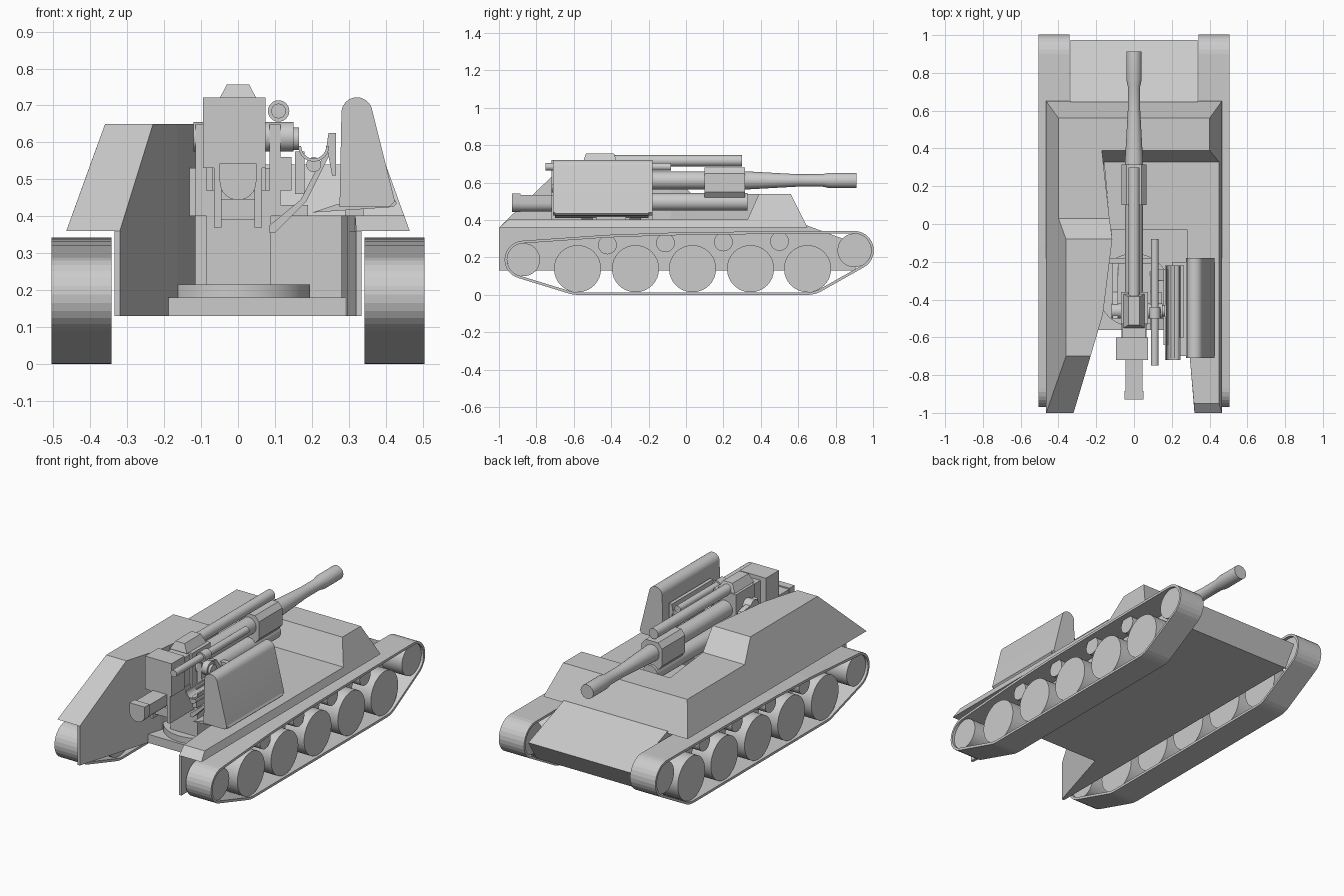
import bpy, bmesh
from math import sin, cos, pi
from mathutils import Vector
from mathutils.geometry import convex_hull_2d

if "Cube" in bpy.data.objects:
    bpy.data.objects.remove(bpy.data.objects["Cube"])


def finish(name, bm, smooth=False):
    bmesh.ops.recalc_face_normals(bm, faces=bm.faces)
    me = bpy.data.meshes.new(name)
    bm.to_mesh(me)
    bm.free()
    ob = bpy.data.objects.new(name, me)
    bpy.context.collection.objects.link(ob)
    if smooth:
        bpy.ops.object.select_all(action='DESELECT')
        ob.select_set(True)
        bpy.context.view_layer.objects.active = ob
        bpy.ops.object.shade_smooth_by_angle(angle=0.6)
    return ob


def solid(name, pts):
    """Convex plated block around a set of corners."""
    bm = bmesh.new()
    for p in pts:
        bm.verts.new(p)
    bmesh.ops.convex_hull(bm, input=bm.verts)
    bmesh.ops.dissolve_limit(bm, angle_limit=0.02, verts=bm.verts, edges=bm.edges)
    return finish(name, bm)


def box(name, x, y, z):
    return solid(name, [(a, b, c) for a in x for b in y for c in z])


def prism(name, pts, axis, lo, hi, smooth=False):
    """Extrude a 2D outline along an axis."""
    put = {'x': lambda a, b, t: (t, a, b), 'y': lambda a, b, t: (a, t, b),
           'z': lambda a, b, t: (a, b, t)}[axis]
    bm = bmesh.new()
    lo_v = [bm.verts.new(put(a, b, lo)) for a, b in pts]
    hi_v = [bm.verts.new(put(a, b, hi)) for a, b in pts]
    n = len(pts)
    bm.faces.new(lo_v)
    bm.faces.new(hi_v[::-1])
    for i in range(n):
        j = (i + 1) % n
        bm.faces.new((lo_v[i], lo_v[j], hi_v[j], hi_v[i]))
    return finish(name, bm, smooth)


def circle(a, b, r, n=32, start=0.0, sweep=2 * pi):
    steps = n if sweep > 6.28 else n - 1
    return [(a + r * cos(start + sweep * i / steps), b + r * sin(start + sweep * i / steps)) for i in range(n)]


def skin(name, rings, closed=False):
    """Quads between successive rings, capped or joined into a loop."""
    bm = bmesh.new()
    rings = [[bm.verts.new(p) for p in ring] for ring in rings]
    n = len(rings[0])
    for p, q in zip(rings, rings[1:] + rings[:1] if closed else rings[1:]):
        for i in range(n):
            j = (i + 1) % n
            bm.faces.new((p[i], p[j], q[j], q[i]))
    if not closed:
        bm.faces.new(rings[0])
        bm.faces.new(rings[-1])
    return finish(name, bm, not closed)


def turned(name, x, z, profile, n=24):
    """Turned part along y from (y, radius) pairs."""
    return skin(name, [[(a, y, b) for a, b in circle(x, z, r, n)] for y, r in profile])


# Running gear: wheels and a track band wrapped around them
road = [-0.58, -0.27, 0.035, 0.345, 0.65]
rollers = [(-0.42, 0.267), (-0.11, 0.278), (0.2, 0.283), (0.5, 0.286)]
pts = circle(0.9, 0.238, 0.104, 28) + circle(-0.868, 0.188, 0.102, 28)
for y in (road[0], road[-1]):
    pts += circle(y, 0.15, 0.15, 40, pi / 2)
for y, z in rollers:
    pts += circle(y, z, 0.054, 12)
outer = [Vector(pts[i]) for i in convex_hull_2d([Vector(p) for p in pts])]
middle = sum(outer, Vector((0, 0))) / len(outer)
inner = []
for i, p in enumerate(outer):
    a = (p - outer[i - 1]).normalized()
    b = (outer[(i + 1) % len(outer)] - p).normalized()
    normal = Vector((-(a + b).y, (a + b).x)).normalized()
    if normal.dot(middle - p) < 0:
        normal = -normal
    inner.append(p + normal * 0.014)

for side, s in (("left", -1), ("right", 1)):
    section = ((outer, 0.342), (outer, 0.505), (inner, 0.505), (inner, 0.342))
    skin(side + "_track", [[(s * x, p.x, p.y) for p in loop] for loop, x in section], closed=True)
    wheels = [("road_wheel", y, 0.14, 0.126, 0.49) for y in road]
    wheels += [("return_roller", y, z, 0.05, 0.47) for y, z in rollers]
    wheels += [("drive_sprocket", 0.9, 0.238, 0.09, 0.49), ("idler_wheel", -0.868, 0.188, 0.088, 0.49)]
    for name, y, z, r, x in wheels:
        prism(side + "_" + name, circle(y, z, r), 'x', s * 0.36, s * x, True)

# Lower hull with sloping nose, floor and rear side walls
prism("nose_hull", [(-0.03, 0.13), (-0.03, 0.37), (0.65, 0.37), (0.975, 0.25), (0.9, 0.13)], 'x', -0.335, 0.335)
box("pit_floor", (-0.2, 0.3), (-0.56, -0.03), (0.13, 0.18))
prism("left_lower_wall", [(-0.335, -1), (-0.335, -0.03), (-0.12, -0.03), (-0.115, -0.08), (-0.165, -0.48), (-0.32, -1)],
      'z', 0.13, 0.36)
right_edge = [(0.32, -1), (0.295, -0.7), (0.28, -0.17), (0.28, -0.03)]
prism("right_lower_wall", right_edge + [(0.335, -0.03), (0.335, -1)], 'z', 0.13, 0.36)

# Tall left superstructure and its lower front continuation
solid("left_superstructure",
      [(-0.465, -1, 0.36), (-0.32, -1, 0.36), (-0.465, 0.03, 0.36), (-0.4, 0.03, 0.54),
       (-0.36, -0.08, 0.65), (-0.36, -0.7, 0.65), (-0.23, -0.7, 0.65)]
      + [(x, y, z) for x, y in ((-0.115, -0.08), (-0.165, -0.48)) for z in (0.36, 0.65)]
      + [(-0.13, 0.03, z) for z in (0.36, 0.54)])
solid("left_casemate",
      [p for y, xi in ((0.03, -0.13), (0.39, -0.17))
       for p in ((-0.465, y, 0.36), (-0.4, y, 0.54), (xi, y, 0.54), (xi, y, 0.36))])
# Front casemate across the hull, sloped front and back
solid("front_casemate",
      [(-0.465, 0.39, 0.36), (-0.4, 0.39, 0.54), (-0.4, 0.56, 0.54), (-0.465, 0.65, 0.36),
       (0.465, 0.65, 0.36), (0.4, 0.56, 0.54), (0.4, 0.39, 0.54), (0.465, 0.31, 0.36), (-0.17, 0.31, 0.36)])
# Low right deck with a sloped rear lip
prism("right_deck", [(0.317, -0.95)] + right_edge[1:] + [(-0.125, -0.03), (-0.16, 0.34), (0.45, 0.34), (0.45, -0.95)],
      'z', 0.36, 0.402)
solid("right_deck_edge", [(0.32, -1, 0.36), (0.465, -1, 0.36), (0.465, 0.33, 0.36), (0.45, 0.33, 0.402),
                          (0.45, -0.95, 0.402), (0.317, -0.95, 0.402)])

# Gun mount
prism("turntable", circle(0, -0.35, 0.195, 40), 'z', 0.18, 0.215, True)
box("pedestal", (-0.085, 0.09), (-0.5, -0.2), (0.21, 0.47))
box("mount_back_plate", (-0.165, 0.115), (-0.21, -0.18), (0.4, 0.53))
for name, x in (("left_mount_cheek", (-0.115, -0.085)), ("right_mount_cheek", (0.085, 0.115))):
    prism(name, [(-0.5, 0.4), (-0.2, 0.4), (-0.36, 0.62), (-0.5, 0.65)], 'x', *x)
prism("trunnion", circle(-0.46, 0.615, 0.04), 'x', -0.12, 0.15, True)
prism("right_elevation_drum", circle(-0.46, 0.61, 0.03), 'x', 0.15, 0.165, True)
box("elevation_gearbox", (0.11, 0.145), (-0.5, -0.36), (0.47, 0.56))

# Barrel and recoil cylinders
turned("barrel", 0, 0.612, [(-0.5, 0.048), (0.33, 0.048), (0.6, 0.033), (0.73, 0.033), (0.765, 0.041), (0.912, 0.041)])
prism("barrel_sleeve", [(-0.065, 0.55), (-0.04, 0.52), (0.04, 0.52), (0.065, 0.55), (0.065, 0.65), (0.04, 0.68),
                        (-0.04, 0.68), (-0.065, 0.65)], 'y', 0.1, 0.315)
turned("lower_recoil_cylinder", 0, 0.497, [(-0.6, 0.047), (0.33, 0.047)])
turned("upper_recoil_cylinder", 0, 0.717, [(-0.4, 0.03), (0.3, 0.03)])
turned("side_tube", 0.11, 0.685, [(-0.75, 0.02), (-0.08, 0.02)])
turned("tube_collar", 0.11, 0.685, [(-0.5, 0.029), (-0.44, 0.029)])

# Breech, cradle and rear guide
box("cradle", (-0.07, 0.075), (-0.53, -0.36), (0.47, 0.71))
box("breech_block", (-0.095, 0.075), (-0.72, -0.6), (0.53, 0.722))
box("breech_link", (-0.06, 0.06), (-0.61, -0.5), (0.53, 0.7))
solid("breech_cap", [(x * s, y, z) for s in (-1, 1) for x, y, z in
                     ((0.055, -0.55, 0.71), (0.055, -0.37, 0.71), (0.03, -0.535, 0.757), (0.03, -0.385, 0.757))])
rounded = [(0.045, 0.535), (-0.045, 0.535)] + circle(0, 0.49, 0.045, 12, pi, pi)
prism("recoil_guide", rounded, 'y', -0.9, -0.55, True)
prism("guide_end", [(x * 1.1, (z - 0.49) * 1.1 + 0.493) for x, z in rounded], 'y', -0.93, -0.885, True)
for name, x in (("left_guide_rail", -0.065), ("right_guide_rail", 0.045)):
    box(name, (x, x + 0.02), (-0.72, -0.5), (0.37, 0.53))
box("guide_cross_bar", (-0.05, 0.05), (-0.7, -0.52), (0.39, 0.445))

# Loading tray on its support arm
prism("loading_tray", circle(0.205, 0.59, 0.042, 14, pi, pi) + circle(0.205, 0.59, 0.034, 14, 2 * pi, -pi),
      'y', -0.72, -0.22)
turned("tray_slide", 0.205, 0.54, [(-0.71, 0.02), (-0.22, 0.02)])
box("tray_rail", (0.155, 0.18), (-0.64, -0.24), (0.46, 0.575))
prism("tray_outer_plate", [(0.24, 0.59), (0.245, 0.625), (0.265, 0.625), (0.265, 0.51), (0.255, 0.51)], 'y', -0.6, -0.22)
arm = [(0.085, 0.355), (0.1, 0.355), (0.185, 0.44), (0.265, 0.6), (0.25, 0.6), (0.17, 0.445), (0.085, 0.375)]
for name, y in (("rear_tray_arm", -0.56), ("front_tray_arm", -0.3)):
    prism(name, arm, 'y', y, y + 0.06)
box("tray_bracket", (0.085, 0.19), (-0.5, -0.3), (0.4, 0.43))

# Right crew shield with rounded top and base plate
prism("right_shield", [(0.275, 0.425)] + circle(0.322, 0.68, 0.042, 16, pi * 0.97, -pi * 0.88) + [(0.425, 0.44), (0.41, 0.425)],
      'y', -0.71, -0.18, True)
prism("shield_base", [(0.2, 0.41), (0.42, 0.425), (0.43, 0.435), (0.41, 0.47), (0.26, 0.43)], 'y', -0.7, -0.2)
box("shield_foot", (0.29, 0.34), (-0.48, -0.32), (0.395, 0.43))
